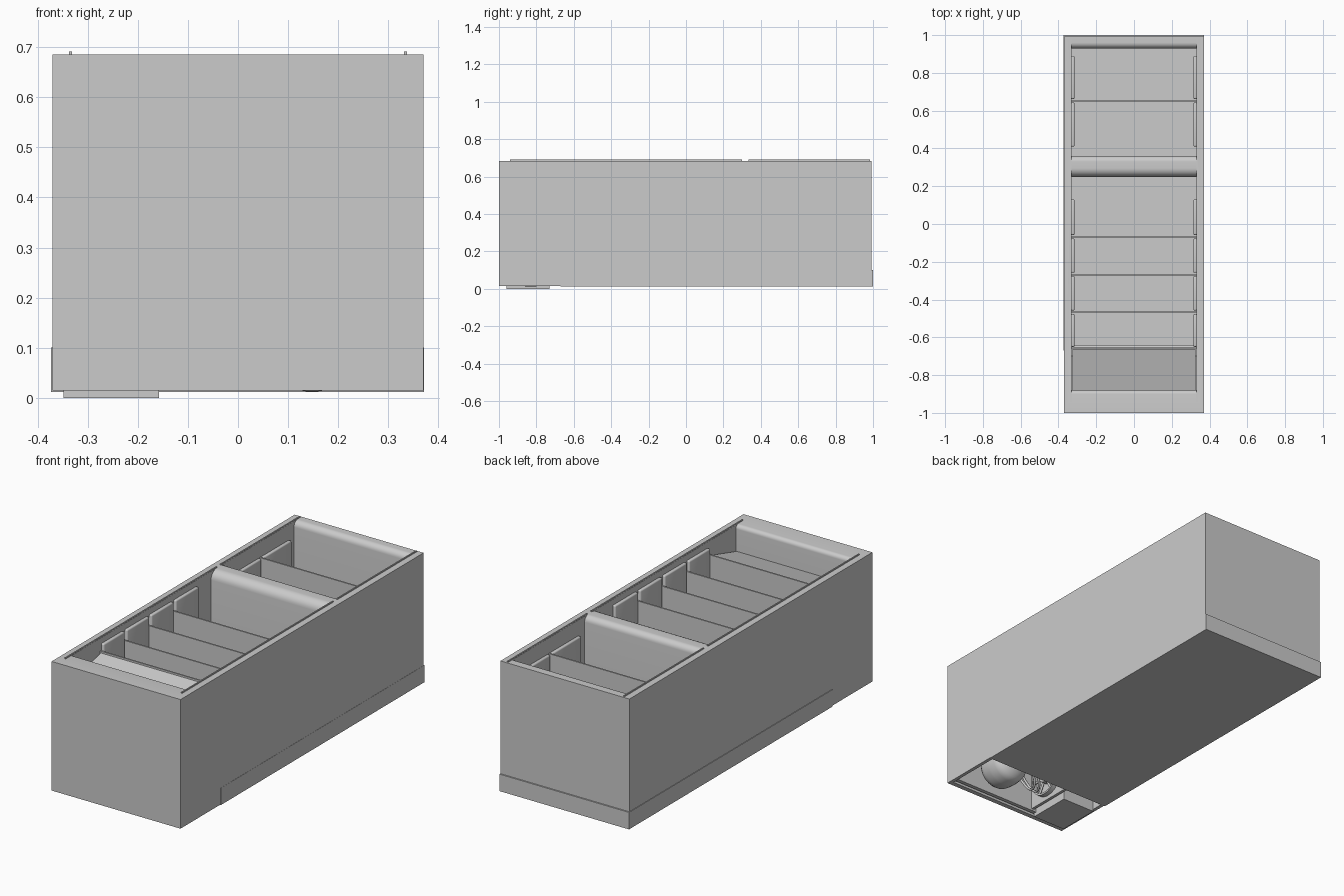
import bpy, bmesh, math
from mathutils import Vector

if "Cube" in bpy.data.objects:
    bpy.data.objects.remove(bpy.data.objects["Cube"])

TOP = 0.685


def finish(name, bm):
    bmesh.ops.recalc_face_normals(bm, faces=bm.faces)
    me = bpy.data.meshes.new(name)
    bm.to_mesh(me)
    bm.free()
    ob = bpy.data.objects.new(name, me)
    bpy.context.collection.objects.link(ob)
    return ob


def activate(ob):
    bpy.ops.object.select_all(action='DESELECT')
    ob.select_set(True)
    bpy.context.view_layer.objects.active = ob


def smooth(ob):
    activate(ob)
    bpy.ops.object.shade_smooth_by_angle(angle=math.radians(35))
    return ob


def box(name, x0, x1, y0, y1, z0, z1, bevel=0):
    bm = bmesh.new()
    bmesh.ops.create_cube(bm, size=1)
    for v in bm.verts:
        v.co = Vector(((x0 + x1) / 2 + v.co.x * (x1 - x0),
                       (y0 + y1) / 2 + v.co.y * (y1 - y0),
                       (z0 + z1) / 2 + v.co.z * (z1 - z0)))
    if bevel:
        bmesh.ops.bevel(bm, geom=bm.edges[:], offset=bevel, segments=3,
                        profile=0.5, affect='EDGES')
    ob = finish(name, bm)
    return smooth(ob) if bevel else ob


def prism(name, profile, x0, x1):
    """Extrude a (y, z) profile along x."""
    bm = bmesh.new()
    face = bm.faces.new([bm.verts.new((x0, y, z)) for y, z in profile])
    ext = bmesh.ops.extrude_face_region(bm, geom=[face])
    bmesh.ops.translate(bm, vec=(x1 - x0, 0, 0),
                        verts=[g for g in ext['geom'] if isinstance(g, bmesh.types.BMVert)])
    return finish(name, bm)


def lathe(name, profile, centre, axis, steps=40):
    """Spin a (radius, height) profile about an axis."""
    bm = bmesh.new()
    vs = [bm.verts.new((r, 0, h)) for r, h in profile]
    es = [bm.edges.new(p) for p in zip(vs, vs[1:])]
    bmesh.ops.spin(bm, geom=vs + es, axis=(0, 0, 1), cent=(0, 0, 0),
                   angle=math.tau, steps=steps)
    bmesh.ops.remove_doubles(bm, verts=bm.verts, dist=1e-5)
    rot = Vector((0, 0, 1)).rotation_difference(Vector(axis)).to_matrix()
    bmesh.ops.rotate(bm, verts=bm.verts, matrix=rot)
    bmesh.ops.translate(bm, verts=bm.verts, vec=centre)
    return smooth(finish(name, bm))


def tube(name, points, radius):
    cu = bpy.data.curves.new(name, 'CURVE')
    cu.dimensions = '3D'
    cu.bevel_depth, cu.bevel_resolution = radius, 3
    sp = cu.splines.new('BEZIER')
    sp.bezier_points.add(len(points) - 1)
    for bp, p in zip(sp.bezier_points, points):
        bp.co = p
        bp.handle_left_type = bp.handle_right_type = 'AUTO'
    ob = bpy.data.objects.new(name, cu)
    bpy.context.collection.objects.link(ob)


def cut(target, cutter):
    mod = target.modifiers.new("cut", 'BOOLEAN')
    mod.operation, mod.solver, mod.object = 'DIFFERENCE', 'EXACT', cutter
    cutter.hide_render = True
    activate(target)
    bpy.ops.object.modifier_apply(modifier=mod.name)
    bpy.data.objects.remove(cutter)


def cavity(floor, y0, y1, r0, r1):
    """Compartment profile whose mouth flares out with rounded lips."""
    arc = [math.radians(a) for a in range(0, 91, 15)]
    high = [(y1 + r1 - r1 * math.cos(a), TOP - r1 + r1 * math.sin(a)) for a in arc]
    low = [(y0 - r0 + r0 * math.cos(a), TOP - r0 + r0 * math.sin(a)) for a in reversed(arc)]
    return floor + high + [(y1 + r1, 0.8), (y0 - r0, 0.8)] + low


# Cabinet shell with two compartments and a machine bay
cabinet = box("cabinet", -0.37, 0.37, -1, 0.993, 0.015, TOP)
cut(cabinet, prism("freezer_cutter", cavity([(0.36, 0.11), (0.93, 0.11)],
                                            0.36, 0.93, 0.03, 0.03), -0.33, 0.33))
cut(cabinet, prism("fridge_cutter", cavity([(-0.88, 0.32), (-0.7, 0.32), (-0.64, 0.26),
                                            (-0.64, 0.11), (0.25, 0.11)],
                                           -0.88, 0.25, 0.02, 0.045), -0.33, 0.33))
cut(cabinet, prism("bay_cutter", [(-0.975, -0.1), (-0.975, 0.28), (-0.72, 0.28),
                                  (-0.675, 0.24), (-0.675, -0.1)], -0.352, 0.352))
smooth(cabinet)

# Back pan wrapping the rear edges
box("back_pan", -0.373, 0.371, -0.67, 1.0, 0.012, 0.1)

# Raised strips on the rim
for s in (-1, 1):
    for part, y0, y1 in (("fridge", -0.94, 0.30), ("freezer", 0.335, 0.985)):
        xa, xb = sorted((s * 0.331, s * 0.337))
        box(part + "_rim_strip", xa, xb, y0, y1, TOP - 0.005, 0.691)

# Shelf-support pads on the side walls
pads = [(-0.65, -0.477, 0.655), (-0.458, -0.277, 0.655), (-0.258, -0.077, 0.655),
        (-0.058, 0.13, 0.655), (0.41, 0.643, 0.605), (0.662, 0.89, 0.605)]
for s in (-1, 1):
    for y0, y1, z1 in pads:
        xa, xb = sorted((s * 0.314, s * 0.334))
        box("wall_pad", xa, xb, y0, y1, 0.15, z1, 0.007)

# Shelves
for y in (-0.468, -0.268, -0.068, 0.652):
    box("shelf", -0.33, 0.33, y - 0.004, y + 0.004, 0.12, 0.605)

# Drawer with sloping front and its cover
prism("drawer", [(-0.88, 0.325), (-0.88, 0.55), (-0.662, 0.612), (-0.662, 0.325)],
      -0.325, 0.325)
box("drawer_cover", -0.33, 0.33, -0.66, -0.652, 0.12, 0.62)

# Compressor with domed ends, feet plate and pipes
dome = [(0.103 * math.sin(math.radians(a)), 0.06 * math.cos(math.radians(a)))
        for a in range(0, 91, 15)]
lathe("compressor", [(r, -0.04 - h) for r, h in dome] +
      [(0.106, -0.005), (0.106, 0.005)] + [(r, 0.04 + h) for r, h in reversed(dome)],
      (0.148, -0.83, 0.118), (0, 1, 0))
box("compressor_base", -0.345, 0.345, -0.965, -0.945, 0.02, 0.24)
for dx in (0, 0.03):
    tube("coolant_pipe", [(0.08 - dx, -0.8, 0.15), (0.02 - dx, -0.76, 0.09),
                          (-0.03 - dx, -0.82, 0.05), (-0.02 - dx, -0.9, 0.14),
                          (-0.05, -0.93, 0.2 + dx)], 0.006)

# Cooling fan on its upright bracket
box("fan_bracket", -0.145, -0.13, -0.95, -0.69, 0.03, 0.26)
lathe("fan_ring", [(0.085, 0), (0.095, 0), (0.095, 0.025), (0.085, 0.025), (0.085, 0)],
      (-0.13, -0.82, 0.145), (1, 0, 0))
lathe("fan_hub", [(0.028, 0), (0.028, 0.03), (0, 0.034)], (-0.13, -0.82, 0.145), (1, 0, 0), 24)
for i in range(3):
    a = i * math.pi / 3
    d = Vector((0, math.cos(a), math.sin(a))) * 0.09
    c = Vector((-0.112, -0.82, 0.145))
    tube("fan_spoke", [c - d, c + d], 0.006)

# Control box standing slightly proud of the back
box("rear_box", -0.348, -0.158, -0.96, -0.73, 0, 0.1)
